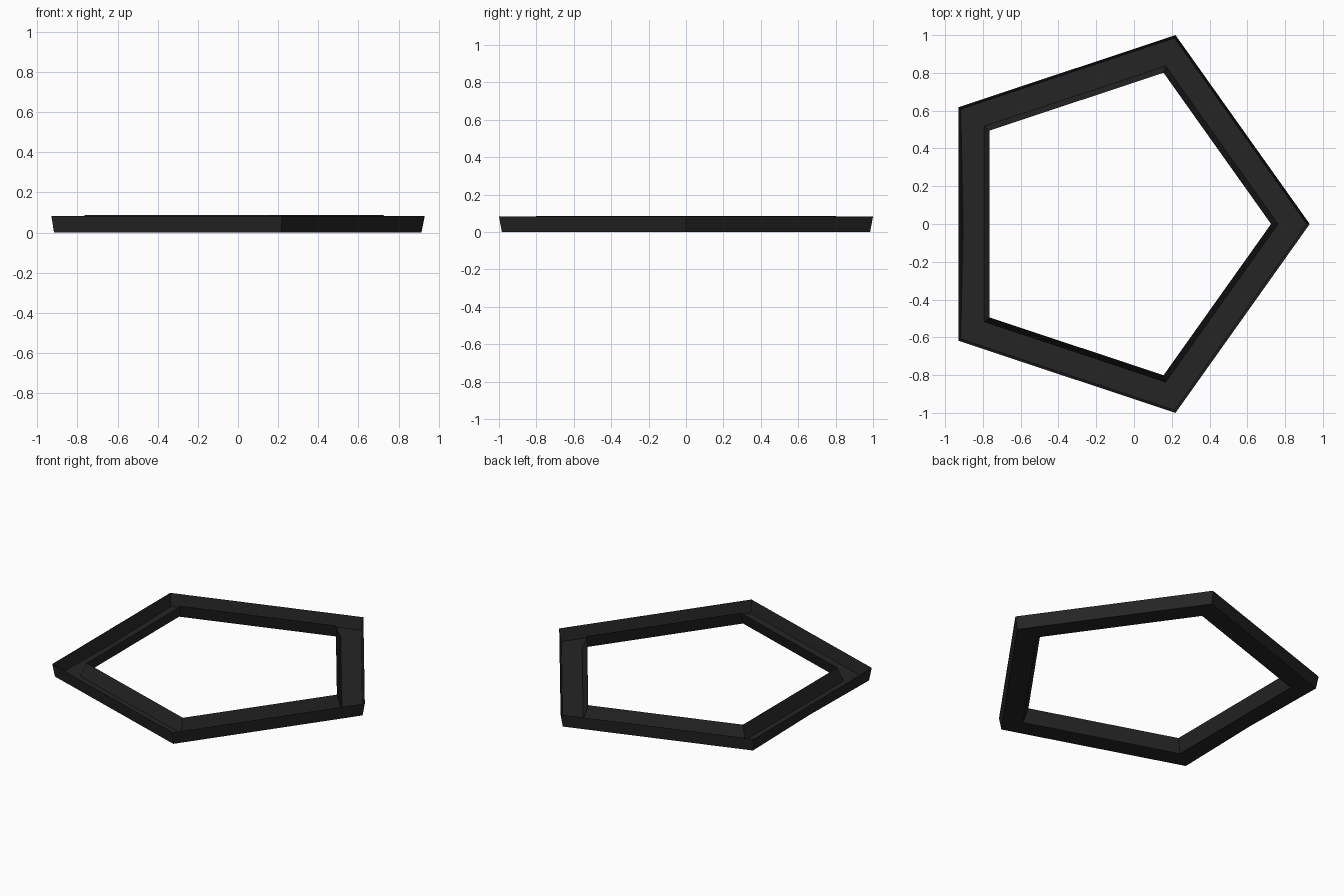
import bpy, bmesh, math

if "Cube" in bpy.data.objects:
    bpy.data.objects.remove(bpy.data.objects["Cube"])

# one near-black colour
mat = bpy.data.materials.new("matte_black")
mat.diffuse_color = (0.018, 0.018, 0.018, 1)
mat.use_nodes = True
mat.node_tree.nodes["Principled BSDF"].inputs["Base Color"].default_value = mat.diffuse_color

CX, SX = -0.098, 0.978      # pentagon centre and slight squash along x


def ring(bm, radius, z, bow=0.0):
    """Five corners plus edge midpoints; the left edge may bow inward."""
    corners = [(CX + SX * radius * math.cos(math.radians(72 * i)),
                radius * math.sin(math.radians(72 * i))) for i in range(5)]
    verts = []
    for i, (x, y) in enumerate(corners):
        nx, ny = corners[(i + 1) % 5]
        verts.append(bm.verts.new((x, y, z)))
        dx = bow if i == 2 else 0.0
        verts.append(bm.verts.new(((x + nx) / 2 + dx, (y + ny) / 2, z)))
    return verts


# open-topped pentagonal channel: outer wall, floor, inner wall
bm = bmesh.new()
rings = [ring(bm, 1.0515, 0.083),
         ring(bm, 1.035, 0.0, 0.012),
         ring(bm, 0.88, 0.0),
         ring(bm, 0.842, 0.087)]
for a, b in zip(rings, rings[1:]):
    for i in range(10):
        j = (i + 1) % 10
        bm.faces.new((a[i], b[i], b[j], a[j]))

mesh = bpy.data.meshes.new("pentagon_channel")
bm.to_mesh(mesh)
bm.free()
mesh.materials.append(mat)
obj = bpy.data.objects.new("pentagon_channel", mesh)
bpy.context.collection.objects.link(obj)
